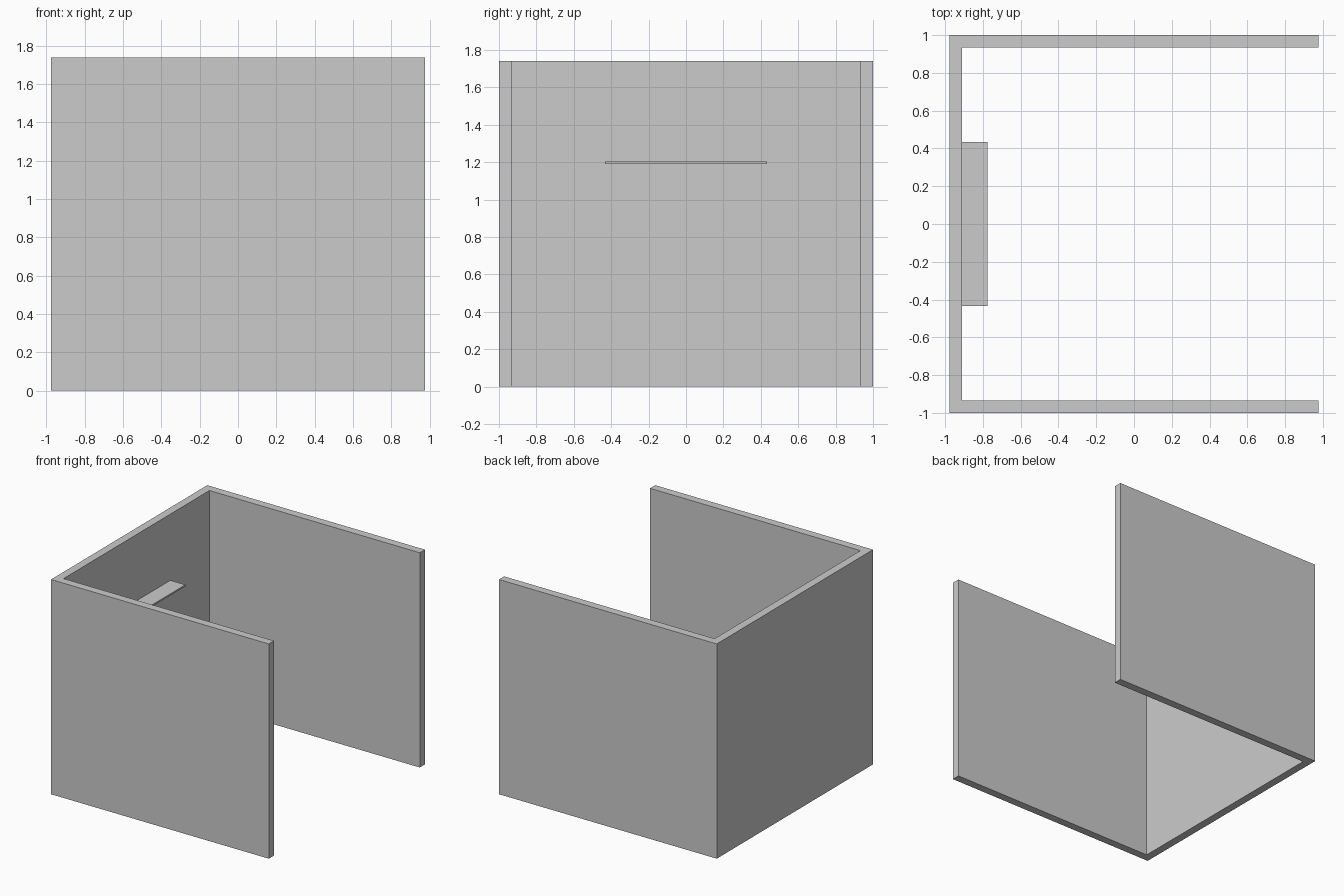
import bpy
import bmesh

if "Cube" in bpy.data.objects:
    bpy.data.objects.remove(bpy.data.objects["Cube"])


def extrude_profile(name, points, z0, z1):
    """Solid part made by raising a flat plan profile from z0 to z1."""
    bm = bmesh.new()
    face = bm.faces.new([bm.verts.new((x, y, z0)) for x, y in points])
    raised = bmesh.ops.extrude_face_region(bm, geom=[face])["geom"]
    for v in raised:
        if isinstance(v, bmesh.types.BMVert):
            v.co.z = z1
    bmesh.ops.recalc_face_normals(bm, faces=bm.faces)
    mesh = bpy.data.meshes.new(name)
    bm.to_mesh(mesh)
    bm.free()
    obj = bpy.data.objects.new(name, mesh)
    bpy.context.collection.objects.link(obj)
    return obj


X, Y, T, H = 0.976, 1.0, 0.066, 1.74

# Three walls as one U-shaped plan, open towards +x
half = [(-X + T, Y - T), (X, Y - T), (X, Y), (-X, Y)]
mirrored = [(x, -y) for x, y in reversed(half)]
extrude_profile("walls", half + mirrored, 0, H)

# Thin shelf fixed to the inside of the end wall
x0, x1, w = -X + T, -0.776, 0.434
extrude_profile("shelf", [(x0, -w), (x1, -w), (x1, w), (x0, w)], 1.19, 1.203)
